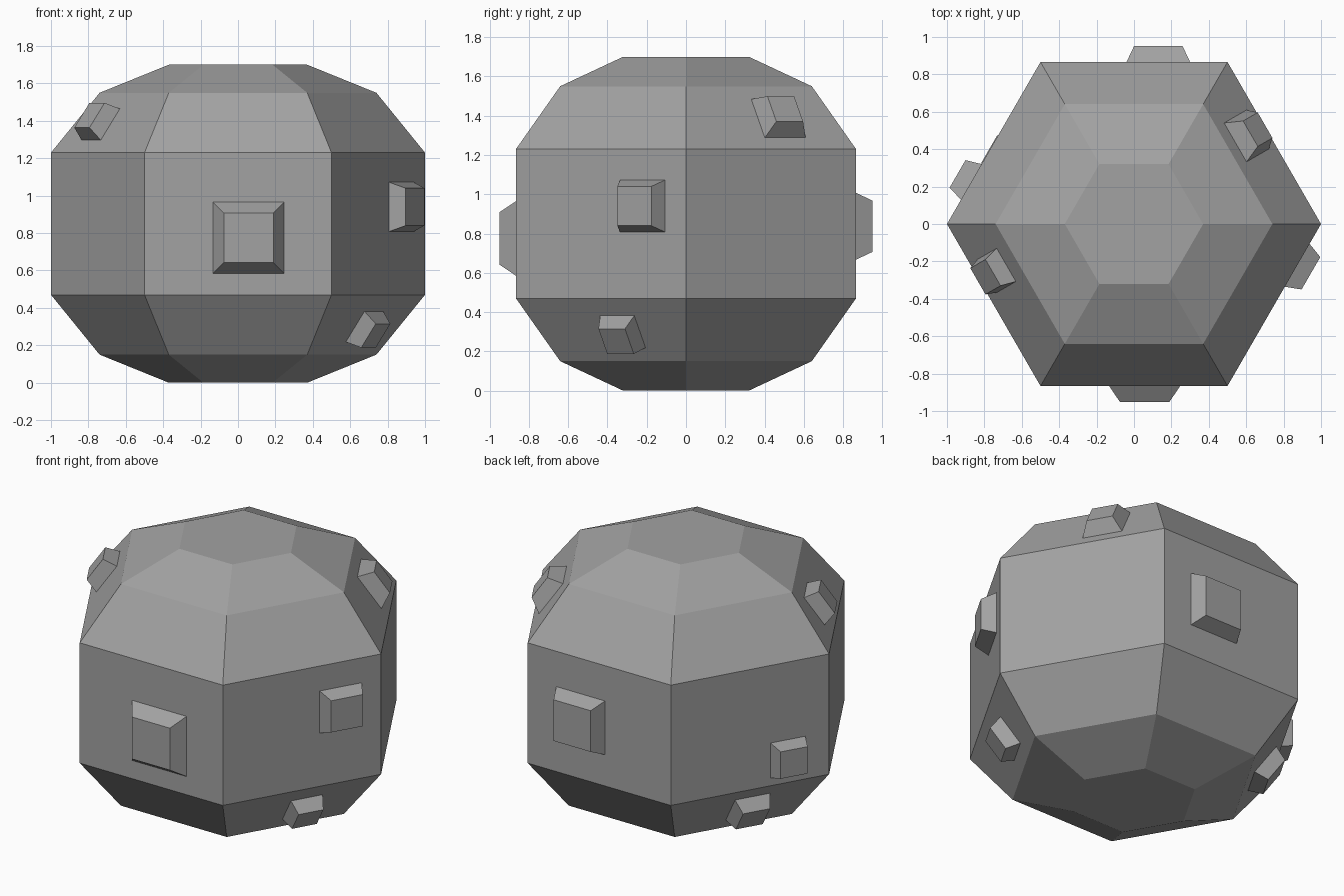
import bpy, bmesh
from math import cos, sin, radians, sqrt
from mathutils import Vector

if "Cube" in bpy.data.objects:
    bpy.data.objects.remove(bpy.data.objects["Cube"])

# (corner radius, height) of each hexagonal ring, bottom to top
RINGS = [(0.37, 0.0), (0.74, 0.15), (1.0, 0.47), (1.0, 1.23), (0.74, 1.55), (0.37, 1.70)]
APOTHEM = sqrt(3) / 2
STUD_DEPTH = 0.085

# Dark grey surface
grey = bpy.data.materials.new("dark_grey")
grey.diffuse_color = (0.36, 0.36, 0.36, 1)
grey.use_nodes = True
grey.node_tree.nodes["Principled BSDF"].inputs["Base Color"].default_value = grey.diffuse_color


def make_object(name, bm):
    bmesh.ops.recalc_face_normals(bm, faces=bm.faces)
    mesh = bpy.data.meshes.new(name)
    bm.to_mesh(mesh)
    bm.free()
    mesh.materials.append(grey)
    obj = bpy.data.objects.new(name, mesh)
    bpy.context.collection.objects.link(obj)
    return obj


def loft(bm, loops):
    """Join point loops of equal length into a closed solid."""
    rows = [[bm.verts.new(p) for p in loop] for loop in loops]
    n = len(rows[0])
    for a, b in zip(rows, rows[1:]):
        for i in range(n):
            j = (i + 1) % n
            bm.faces.new((a[i], a[j], b[j], b[i]))
    bm.faces.new(rows[0])
    bm.faces.new(rows[-1])


def add_stud(name, angle, band, side, height, base, top):
    """Tapered square stud standing on one facet of the body.
    band = index of the lower ring of the facet, side = offset along it."""
    a = radians(angle)
    out = Vector((cos(a), sin(a), 0))
    along = Vector((-sin(a), cos(a), 0))
    (r0, z0), (r1, z1) = RINGS[band], RINGS[band + 1]
    f = (height - z0) / (z1 - z0)
    centre = out * (r0 + (r1 - r0) * f) * APOTHEM + along * side + Vector((0, 0, height))
    up = (out * (r1 - r0) * APOTHEM + Vector((0, 0, z1 - z0))).normalized()
    normal = along.cross(up)

    def square(size, lift):
        h = size / 2
        return [centre + normal * lift + along * u * h + up * v * h
                for u, v in ((-1, -1), (1, -1), (1, 1), (-1, 1))]

    bm = bmesh.new()
    loft(bm, [square(base, 0), square(top, STUD_DEPTH)])
    make_object(name, bm)


# Faceted hexagonal body
bm = bmesh.new()
loft(bm, [[(r * cos(radians(60 * i)), r * sin(radians(60 * i)), z) for i in range(6)]
          for r, z in RINGS])
make_object("body", bm)

# Studs on the upright sides
add_stud("front_stud", 270, 2, 0.057, 0.775, 0.38, 0.265)
add_stud("back_stud", 90, 2, -0.13, 0.837, 0.34, 0.26)
add_stud("right_front_stud", 330, 2, 0.245, 0.94, 0.265, 0.20)
add_stud("left_back_stud", 150, 2, 0.24, 0.63, 0.22, 0.17)

# Studs on the upper slopes
add_stud("upper_left_front_stud", 210, 3, -0.152, 1.381, 0.205, 0.162)
add_stud("upper_right_back_stud", 30, 3, 0.107, 1.386, 0.24, 0.157)

# Studs on the lower slopes
add_stud("lower_right_front_stud", 330, 1, 0.06, 0.30, 0.20, 0.156)
add_stud("lower_left_back_stud", 150, 1, 0.04, 0.308, 0.22, 0.17)
